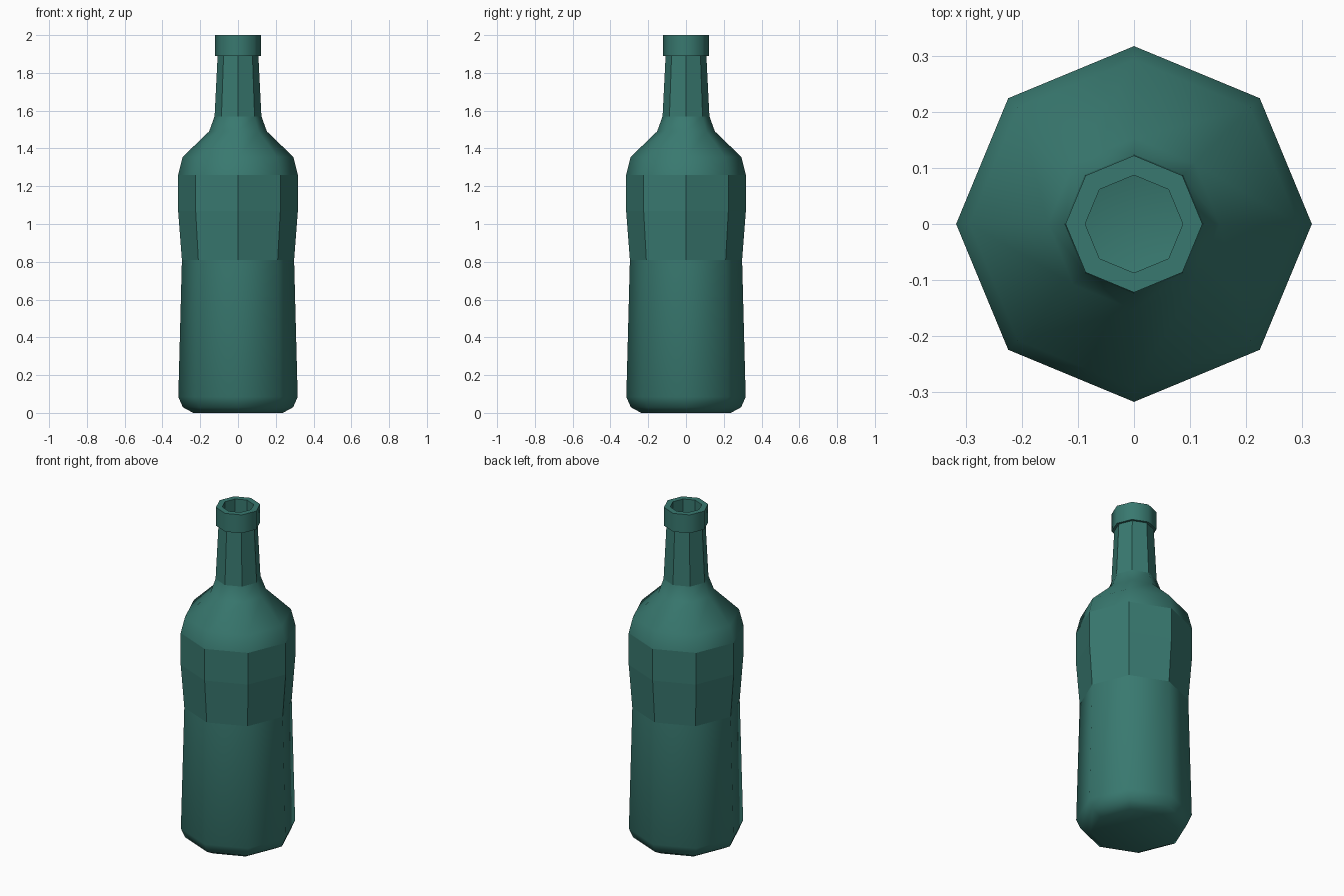
import bpy, bmesh, math

if "Cube" in bpy.data.objects:
    bpy.data.objects.remove(bpy.data.objects["Cube"])

SIDES = 8

# Profile rows: (radius, z, smooth shading of the band leading up to this row)
PROFILE = [
    (0.237, 0.005, True), (0.292, 0.03, True), (0.316, 0.085, True), (0.297, 0.81, True),
    # faceted label band
    (0.317, 1.07, False), (0.317, 1.26, False),
    # shoulder
    (0.293, 1.355, True), (0.153, 1.49, True), (0.124, 1.57, True),
    # faceted neck
    (0.108, 1.89, False),
    # lip
    (0.122, 1.89, False), (0.122, 2.0, True), (0.087, 2.0, False),
    # inner wall, down to the inside floor
    (0.087, 1.57, False), (0.12, 1.47, True), (0.26, 1.33, True),
    (0.28, 1.25, True), (0.28, 1.07, True), (0.262, 0.81, True),
    (0.28, 0.1, True), (0.22, 0.04, True),
]


def ring(bm, r, z):
    return [bm.verts.new((r * math.cos(2 * math.pi * i / SIDES),
                          r * math.sin(2 * math.pi * i / SIDES), z))
            for i in range(SIDES)]


bm = bmesh.new()
rings = [ring(bm, r, z) for r, z, _ in PROFILE]
for k in range(1, len(rings)):
    a, b = rings[k - 1], rings[k]
    for i in range(SIDES):
        j = (i + 1) % SIDES
        f = bm.faces.new((a[i], a[j], b[j], b[i]))
        f.smooth = PROFILE[k][2]

# Base: slightly dished underside, and the inside floor
for loop, z, flip in ((rings[0], 0.0, True), (rings[-1], 0.04, False)):
    f = bm.faces.new(loop[::-1] if flip else loop)
    f.smooth = True
for v in rings[0]:
    v.co.z = 0.0
bmesh.ops.recalc_face_normals(bm, faces=bm.faces)

mesh = bpy.data.meshes.new("bottle")
bm.to_mesh(mesh)
bm.free()
bottle = bpy.data.objects.new("bottle", mesh)
bpy.context.collection.objects.link(bottle)

# Green glass colour
mat = bpy.data.materials.new("green_glass")
mat.diffuse_color = (0.04, 0.19, 0.16, 1)
mat.use_nodes = True
mat.node_tree.nodes["Principled BSDF"].inputs["Base Color"].default_value = mat.diffuse_color
mesh.materials.append(mat)
